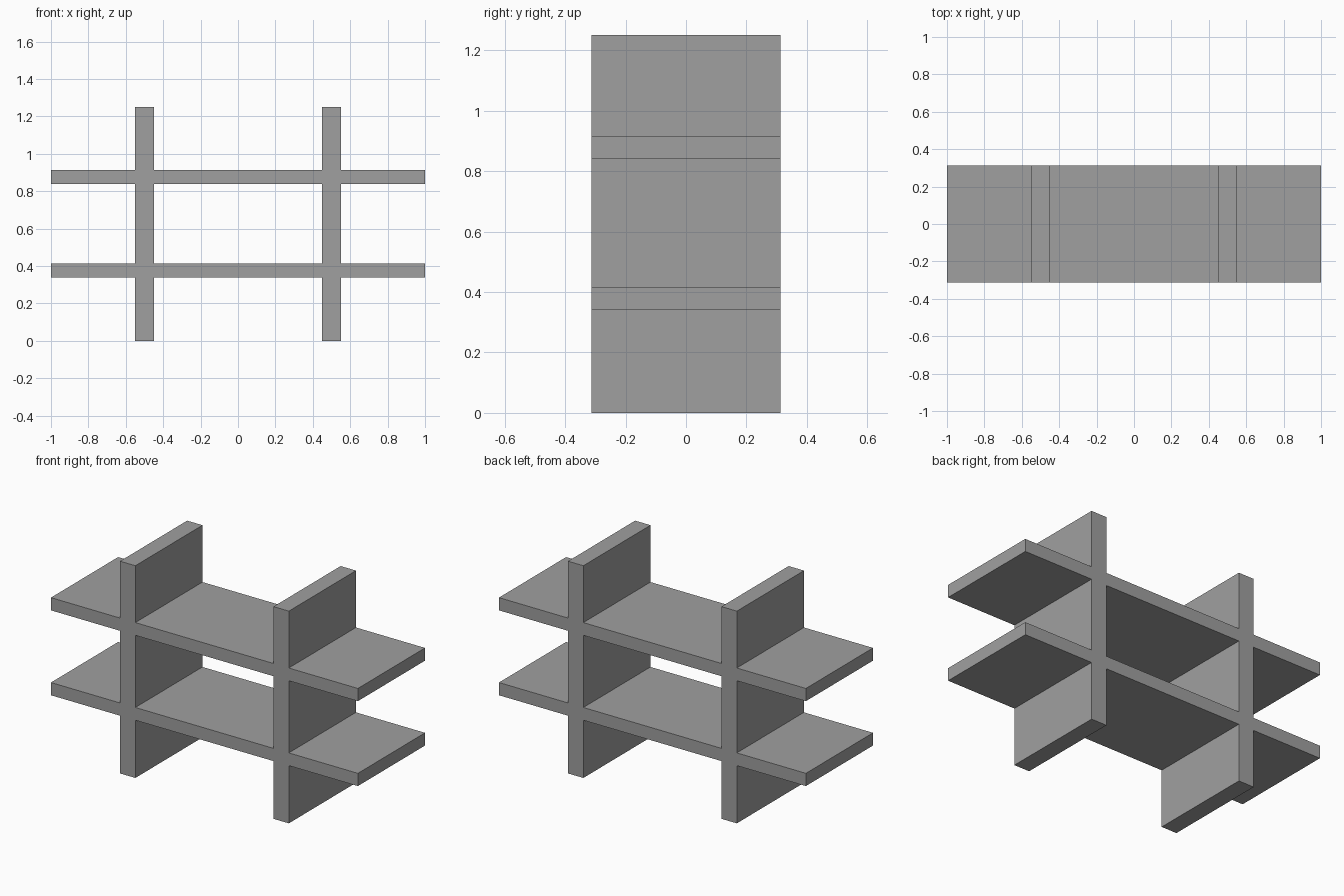
import bpy, bmesh
from mathutils import Vector

if "Cube" in bpy.data.objects:
    bpy.data.objects.remove(bpy.data.objects["Cube"])

DEPTH = 0.625
# Breakpoints across the width and height; odd intervals are boards
XS = [-1.0, -0.55, -0.45, 0.45, 0.55, 1.0]
ZS = [0.0, 0.34, 0.415, 0.84, 0.915, 1.25]

grey = bpy.data.materials.new("plain grey")
grey.diffuse_color = (0.35, 0.35, 0.35, 1.0)
grey.use_nodes = True
grey.node_tree.nodes["Principled BSDF"].inputs["Base Color"].default_value = grey.diffuse_color

bm = bmesh.new()

# Front profile: two uprights crossed by two shelves, as one fused lattice
grid = {}


def corner(i, k):
    if (i, k) not in grid:
        grid[i, k] = bm.verts.new((XS[i], -DEPTH / 2, ZS[k]))
    return grid[i, k]


for i in range(5):
    for k in range(5):
        if i % 2 or k % 2:
            bm.faces.new([corner(i, k), corner(i + 1, k),
                          corner(i + 1, k + 1), corner(i, k + 1)])

# Extrude the profile through the depth, keeping the front closed
result = bmesh.ops.extrude_face_region(bm, geom=bm.faces[:], use_keep_orig=True)
back = [g for g in result["geom"] if isinstance(g, bmesh.types.BMVert)]
bmesh.ops.translate(bm, verts=back, vec=Vector((0, DEPTH, 0)))
bmesh.ops.recalc_face_normals(bm, faces=bm.faces[:])

mesh = bpy.data.meshes.new("crossed_shelf_unit")
bm.to_mesh(mesh)
bm.free()
mesh.materials.append(grey)
unit = bpy.data.objects.new("crossed_shelf_unit", mesh)
bpy.context.collection.objects.link(unit)
